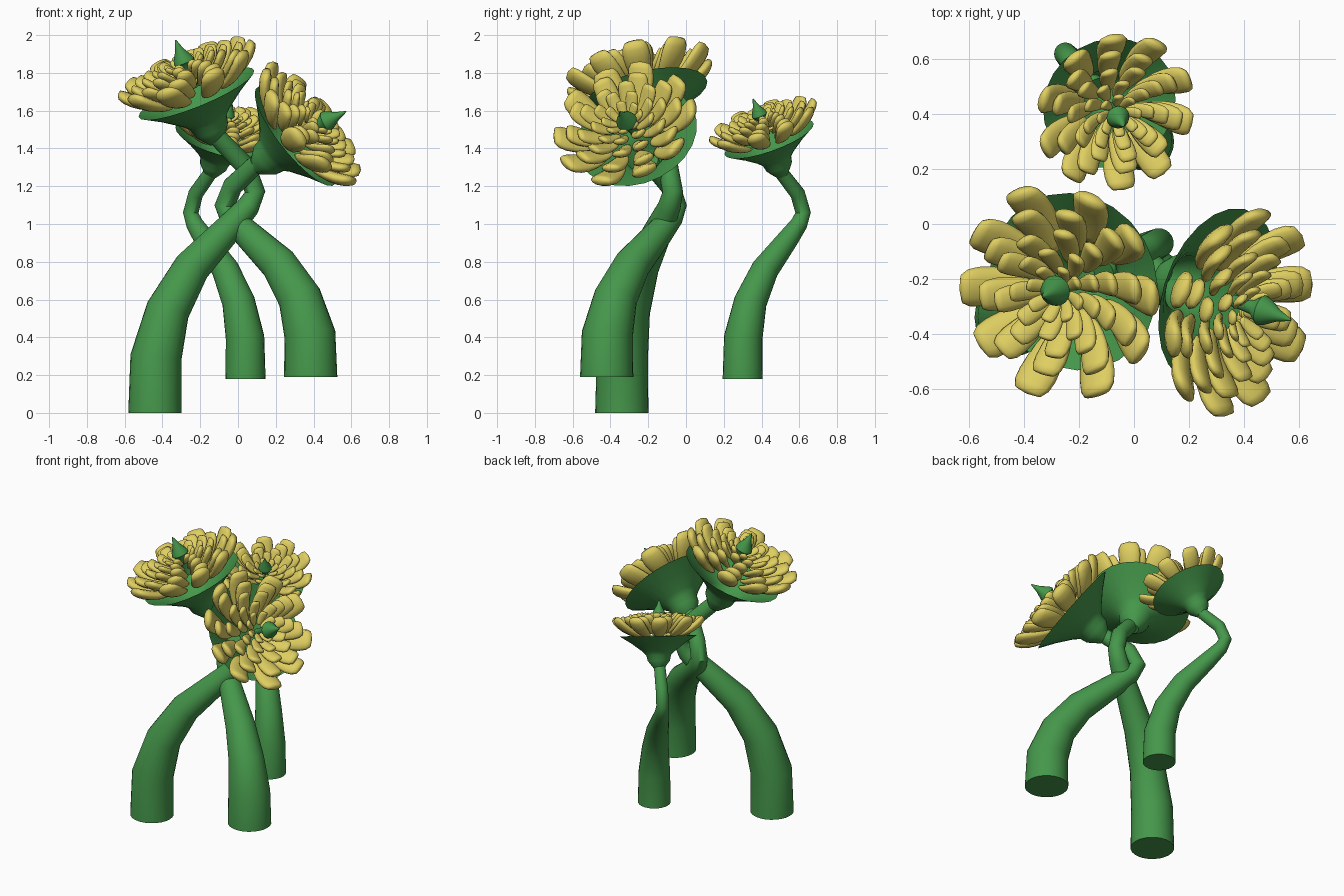
import bpy, bmesh, math, random
from mathutils import Vector, Matrix

if "Cube" in bpy.data.objects:
    bpy.data.objects.remove(bpy.data.objects["Cube"])

random.seed(4)


def material(name, col):
    m = bpy.data.materials.new(name)
    m.diffuse_color = (*col, 1)
    m.use_nodes = True
    m.node_tree.nodes["Principled BSDF"].inputs["Base Color"].default_value = m.diffuse_color
    return m


GREEN = material("leaf_green", (0.06, 0.31, 0.07))
YELLOW = material("petal_yellow", (0.74, 0.62, 0.12))


def finish(bm, name, mat, angle=50):
    bmesh.ops.recalc_face_normals(bm, faces=bm.faces)
    me = bpy.data.meshes.new(name)
    bm.to_mesh(me)
    bm.free()
    ob = bpy.data.objects.new(name, me)
    bpy.context.collection.objects.link(ob)
    me.materials.append(mat)
    bpy.ops.object.select_all(action='DESELECT')
    ob.select_set(True)
    bpy.context.view_layer.objects.active = ob
    bpy.ops.object.shade_smooth_by_angle(angle=math.radians(angle))
    return ob


def skin(bm, rings, cap_start=False, cap_end=False):
    vr = [[bm.verts.new(p) for p in r] for r in rings]
    n = len(vr[0])
    for a, b in zip(vr, vr[1:]):
        for i in range(n):
            j = (i + 1) % n
            bm.faces.new((a[i], a[j], b[j], b[i]))
    if cap_start:
        bm.faces.new(vr[0][::-1])
    if cap_end:
        bm.faces.new(vr[-1])


def circle(c, axis, r, n=24):
    q = Vector((0, 0, 1)).rotation_difference(axis)
    return [c + q @ Vector((r * math.cos(t), r * math.sin(t), 0))
            for t in (2 * math.pi * i / n for i in range(n))]


# stem template: lean fraction, height, radius
STEM = [(0, 0, .106), (0.01, .22, .102), (.13, .41, .087), (.37, .58, .073), (.75, .74, .056),
        (.93, .82, .046), (1, .88, .041), (.91, .98, .04), (.62, 1.1, .037)]
# cup and bud profiles: radius, height over the rim plane (rim radius 1)
CUP = [(.12, -.86), (.2, -.76), (.29, -.64), (.32, -.5), (.42, -.4), (.7, -.19), (1, 0)]
BUD = [(.06, .1), (.08, .45), (.17, .56), (.15, .63), (.07, .77), (.01, .94)]
# petal rings: base radius, base height, tip radius, tip height, half width, half thickness, count
RINGS = [(.55, -.02, 1.2, .45, .27, .12, 10), (.42, .05, .97, .48, .22, .1, 10),
         (.29, .15, .74, .54, .175, .085, 10), (.19, .27, .53, .58, .135, .07, 9),
         (.1, .37, .33, .58, .1, .055, 8)]


def stem(name, base, lean, size, zs):
    pts = [Vector((base[0] + lean[0] * t, base[1] + lean[1] * t, base[2] + h * zs))
           for t, h, r in STEM]
    rings = []
    for i, p in enumerate(pts):
        a = pts[max(i - 1, 0)]
        b = pts[min(i + 1, len(pts) - 1)]
        axis = Vector((0, 0, 1)) if i == 0 else (b - a).normalized()
        rings.append(circle(p, axis, STEM[i][2] * size))
    bm = bmesh.new()
    skin(bm, rings, True, True)
    finish(bm, name + "_stem", GREEN)


def lathe(name, prof, M, caps):
    bm = bmesh.new()
    skin(bm, [circle(Vector((0, 0, h)), Vector((0, 0, 1)), r) for r, h in prof], *caps)
    bm.transform(M)
    finish(bm, name, GREEN)


def petal(bm, a, b, w, t):
    # rounded spoon, wider and blunter at the tip
    length = (b - a).length / 2
    d = (b - a).normalized()
    side = Vector((0, 0, 1)).cross(d).normalized()
    up = d.cross(side)
    res = bmesh.ops.create_uvsphere(bm, u_segments=12, v_segments=8, radius=1)
    for v in res["verts"]:
        x, y, z = v.co.z, v.co.x, v.co.y
        s = math.hypot(y, z)
        k = max(s, 1e-6) ** -.5 * (.78 + .2 * x)
        bend = .14 * length * x * x
        v.co = (a + b) / 2 + d * x * length + side * y * k * w + up * (z * k * t + bend - .07 * length)


def placed(centre, normal, R):
    q = Vector((0, 0, 1)).rotation_difference(Vector(normal).normalized())
    return Matrix.Translation(centre) @ q.to_matrix().to_4x4() @ Matrix.Scale(R, 4)


def head(name, centre, normal, bud_normal, shift, R, spin):
    lathe(name + "_cup", CUP, placed(centre, normal, R), (True, False))
    lathe(name + "_bud", BUD, placed(centre, bud_normal, R), (True, True))
    bm = bmesh.new()
    for k, (r0, h0, r1, h1, w, t, count) in enumerate(RINGS):
        for i in range(count):
            ang = spin + 2 * math.pi * (i + .15 * k) / count + random.uniform(-.06, .06)
            c, s = math.cos(ang), math.sin(ang)
            f = random.uniform(.97, 1.04)
            petal(bm, Vector((r0 * c, r0 * s, h0)), Vector((r1 * f * c, r1 * f * s, h1)), w, t)
    bm.transform(placed(Vector(centre) + Vector(shift), normal, R))
    finish(bm, name + "_petals", YELLOW, 80)


# name, stem base, lean, size, height scale, rim centre, facing, bud direction, petal shift, rim radius
FLOWERS = [
    ("left_flower", (-.44, -.34, 0), (.53, .27), 1.33, 1.33,
     (-.22, -.21, 1.69), (-.37, -.2, .9), (-.36, -.18, .92), (0, -.01, 0), .33),
    ("right_flower", (.385, -.42, .19), (-.455, .37), 1.33, 1.03,
     (.305, -.26, 1.465), (.73, -.26, .58), (.8, -.27, .39), (-.02, -.03, -.01), .33),
    ("back_flower", (.04, .3, .18), (-.29, .32), 1.0, 1.0,
     (-.09, .44, 1.45), (.28, -.36, 1), (.25, -.4, 1), (0, 0, 0), .25),
]
for i, (name, base, lean, size, zs, centre, normal, bud_normal, shift, R) in enumerate(FLOWERS):
    stem(name, base, lean, size, zs)
    head(name, centre, normal, bud_normal, shift, R, .2 * i)
